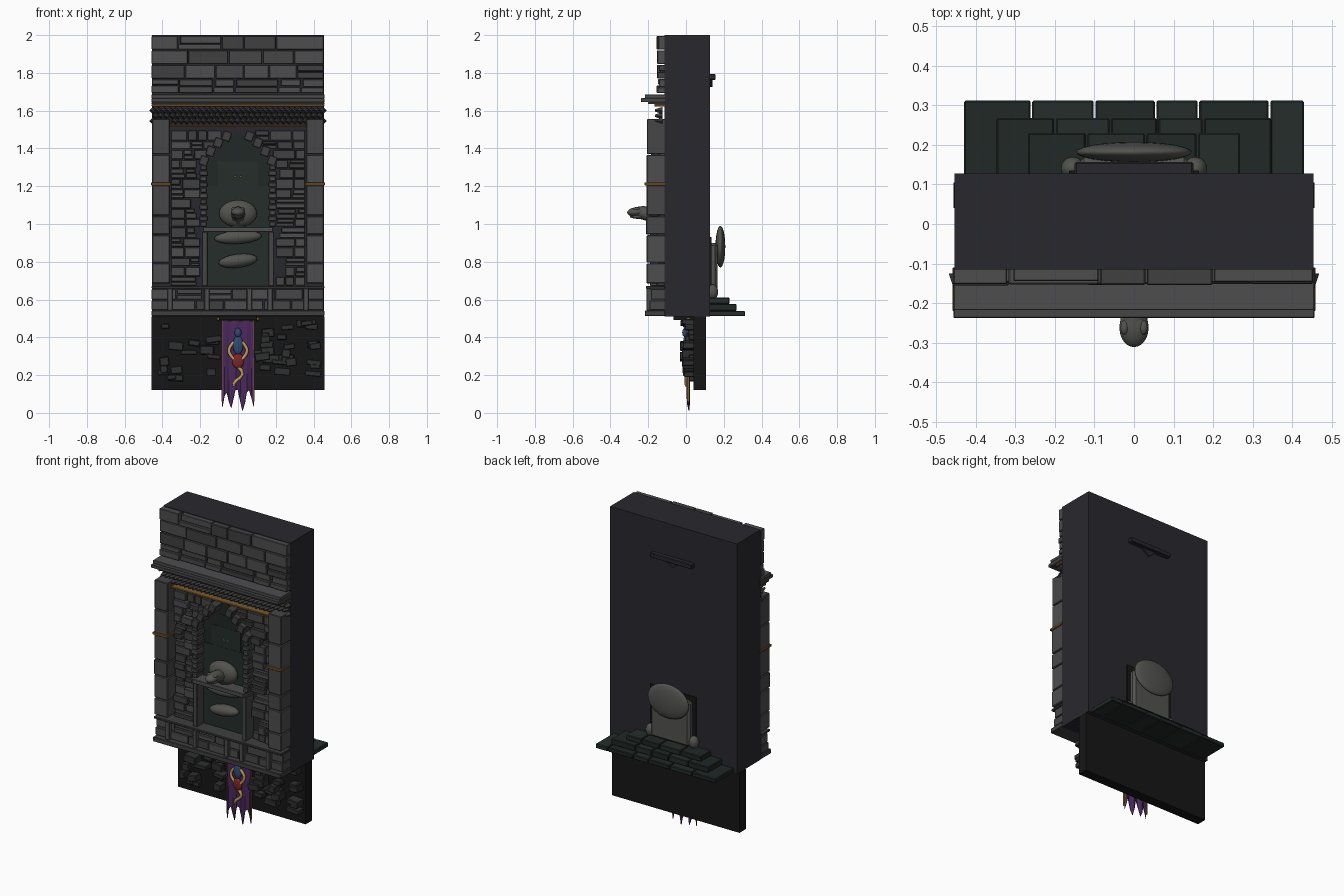
import bpy, bmesh, math, random
from mathutils import Matrix, Vector

if "Cube" in bpy.data.objects:
    bpy.data.objects.remove(bpy.data.objects["Cube"])
random.seed(7)

def mat(name, r, g, b):
    m = bpy.data.materials.new(name)
    m.diffuse_color = (r, g, b, 1)
    m.use_nodes = True
    m.node_tree.nodes["Principled BSDF"].inputs["Base Color"].default_value = m.diffuse_color
    return m
DARK = mat("dark_core", .022, .021, .027)
BLACK = mat("black_rock", .008, .008, .008)
STONE = [mat("stone_a", .062, .062, .064), mat("stone_b", .05, .05, .052), mat("stone_c", .075, .075, .078)]
MOSS = [mat("moss_a", .014, .021, .019), mat("moss_b", .018, .026, .023)]
RUBBLE = [mat("rubble", .028, .029, .029)]
SERPENT = mat("serpent_stone", .085, .087, .078)
GOLD = mat("gold", .2, .1, .025)
PURPLE = mat("purple_cloth", .07, .022, .11)
PALE = mat("pale_gold", .55, .35, .1)
BLUE, RED, GREEN = mat("blue", .03, .07, .16), mat("red", .2, .02, .02), mat("green_eye", .15, .6, .1)

def finish(name, bm, mats, bevel=0, smooth=False):
    me = bpy.data.meshes.new(name)
    bm.to_mesh(me); bm.free()
    ob = bpy.data.objects.new(name, me)
    bpy.context.collection.objects.link(ob)
    for m in mats if isinstance(mats, list) else [mats]:
        me.materials.append(m)
    if bevel:
        b = ob.modifiers.new("bevel", 'BEVEL')
        b.width, b.segments = bevel, 1
    if smooth:
        for p in me.polygons: p.use_smooth = True
    return ob

def add_box(bm, x0, x1, y0, y1, z0, z1, mi=0, ry=0):
    c = Vector(((x0+x1)/2, (y0+y1)/2, (z0+z1)/2))
    M = Matrix.Translation(c) @ Matrix.Rotation(ry, 4, 'Y') @ Matrix.Diagonal((x1-x0, y1-y0, z1-z0, 1))
    vs = bmesh.ops.create_cube(bm, size=1, matrix=M)['verts']
    for f in {f for v in vs for f in v.link_faces}: f.material_index = mi

def boxes(name, mats, items, bevel=.003):
    bm = bmesh.new()
    for it in items: add_box(bm, *it)
    return finish(name, bm, mats, bevel)

def mirror(items):
    return items + [(-b, -a, *r) for a, b, *r in items]

def blob(name, loc, size, m, ry=0, rx=0):
    bm = bmesh.new()
    bmesh.ops.create_uvsphere(bm, u_segments=24, v_segments=14, radius=1, matrix=Matrix.Translation(loc)
        @ Matrix.Rotation(ry, 4, 'Y') @ Matrix.Rotation(rx, 4, 'X') @ Matrix.Diagonal((*size, 1)))
    return finish(name, bm, m, smooth=True)

def tube(name, pts, r, m, taper=None):
    cu = bpy.data.curves.new(name, 'CURVE')
    cu.dimensions, cu.bevel_depth, cu.bevel_resolution = '3D', r, 2
    s = cu.splines.new('POLY'); s.points.add(len(pts)-1)
    for i, p in enumerate(pts):
        s.points[i].co = (*p, 1)
        s.points[i].radius = taper[i] if taper else 1
    cu.use_fill_caps = True
    cu.materials.append(m)
    bpy.context.collection.objects.link(bpy.data.objects.new(name, cu))

def prism(name, outline, y0, y1, m):
    bm = bmesh.new()
    f = bm.faces.new([bm.verts.new((x, y0, z)) for x, z in outline])
    ex = bmesh.ops.extrude_face_region(bm, geom=[f])['geom']
    bmesh.ops.translate(bm, vec=(0, y1-y0, 0), verts=[v for v in ex if isinstance(v, bmesh.types.BMVert)])
    bmesh.ops.recalc_face_normals(bm, faces=bm.faces)
    return finish(name, bm, m)

def course(x0, x1, z0, z1, depth, wmin, wmax, tones=3, jitter=.012, back=-.11):
    """One row of random bricks, some split in two layers."""
    out, x = [], x0
    while x < x1 - .005:
        w = random.uniform(wmin, wmax)
        if x1 - x - w < wmin: w = x1 - x
        d, t, g = depth - random.uniform(0, jitter), random.randrange(tones), .004
        if random.random() < .25:
            zm = z0 + (z1-z0)*random.uniform(.4, .6)
            out.append((x, x+w-g, -d, back, z0, zm-.003, t))
            out.append((x+random.uniform(0, .015), x+w-g, -d+.008, back, zm, z1-.004, t))
        else:
            out.append((x, x+w-g, -d, back, z0, z1-.004, t))
        x += w
    return out

# Core slab and lower wall
boxes("core_slab", DARK, [(-.455, .455, -.115, .128, .51, 2)], 0)
boxes("lower_wall", BLACK, [(-.457, .457, .04, .105, .12, .51)], 0)

# Upper brickwork
items, n = [], 4
for i in range(n):
    h = .306/n
    items += course(-.457, .457, 1.694+i*h, 1.694+(i+1)*h, .157, .1, .24)
boxes("upper_bricks", STONE, items)

# Field bricks beside and over the arch
items, z = [], .675
while z < 1.5:
    h = min(random.uniform(.04, .06), 1.505 - z)
    if h < .02: break
    inner = .2 if z < 1.3 else max(.045, .2 - (z-1.3)*.8)
    for s in (-1, 1):
        gap = random.choice([0, 0, .02, .05])
        row = course(inner+gap, .36, z, z+h, .158, .05, .12, jitter=.025)
        items += [r if s > 0 else (-r[1], -r[0], *r[2:]) for r in row]
    z += h
boxes("field_bricks", STONE, items)

# Jamb stones and pointed arch stones
items = []
for i in range(11):
    z = .985 + i*.03
    w = .012*(i % 2)
    items.append((.165-w/2, .2+w/2, -.185, -.11, z, z+.027, i % 3))
for x, z in [(.18, 1.335), (.145, 1.385), (.105, 1.43), (.06, 1.465)]:
    items.append((x-.023, x+.023, -.185, -.11, z-.026, z+.026, 1, .35))
boxes("arch_stones", STONE, mirror(items), .004)

# Dark niche panels behind the serpent
prism("niche_panel", [(-.17, .67), (.17, .67), (.17, 1.2), (.165, 1.3), (.1, 1.41), (0, 1.49),
                      (-.1, 1.41), (-.165, 1.3), (-.17, 1.2)], -.118, -.11, MOSS[0])
boxes("niche_inner_steps", MOSS, [(-.165, .165, -.123, -.11, .68, 1.2, 1), (-.105, .105, -.122, -.11, 1.2, 1.33, 1),
                                  (-.055, .055, -.121, -.11, 1.33, 1.41, 0)], 0)
for s in (-1, 1):
    blob("niche_eye", (s*.014, -.124, 1.25), (.006, .004, .004), GREEN)

# Corner pilasters with gold bands
items, z = [], .685
for h in (.11, .15, .1, .165, .16, .19):
    items.append((.36, .455, -.207-random.uniform(0, .006), -.11, z, z+h-.004, random.randrange(3)))
    z += h
boxes("pilasters", STONE, mirror(items), .004)
boxes("pilaster_bands", GOLD, mirror([(.355, .46, -.22, -.11, 1.205, 1.22)]), .002)

# Diamond frieze, gold strips and cornice
bm = bmesh.new()
for r in range(3):
    for i in range(31):
        x = -.45 + i*.03 + (.015 if r % 2 else 0)
        if x > .455: continue
        bmesh.ops.create_cone(bm, cap_ends=True, segments=4, radius1=.019, radius2=.006, depth=.04,
            matrix=Matrix.Translation((x, -.145, 1.545+r*.028)) @ Matrix.Rotation(math.pi/2, 4, 'X'))
finish("diamond_frieze", bm, STONE[1])
boxes("gold_strips", GOLD, [(-.36, .36, -.172, -.11, 1.513, 1.524), (-.457, .457, -.168, -.11, 1.622, 1.634)], .002)
boxes("cornice", STONE, [(-.457, .457, -.2, -.11, 1.634, 1.645, 1), (-.457, .457, -.238, -.11, 1.645, 1.666, 0),
                         (-.457, .457, -.218, -.11, 1.666, 1.686, 2)], .002)

# Base course, front lip and posts
items = course(-.457, .457, .545, .6, .2, .08, .17) + course(-.457, .457, .6, .66, .195, .08, .17)
items += [(-.457, .457, -.212, -.11, .658, .672, 1), (-.457, .457, -.218, -.11, .512, .542, 1)]
for x in (-.165, .06, .17, -.36, .36):
    items.append((x-.014, x+.014, -.21, -.11, .543, .66, 2))
boxes("base_course", STONE, items)

# Serpent box: ledge and side posts
boxes("shrine_frame", STONE, [(-.185, .185, -.207, -.11, .957, .985, 2), (-.19, -.16, -.19, -.11, .672, .957, 0),
                              (.16, .19, -.19, -.11, .672, .957, 0)])

# Serpent coils, hood and head
blob("coil_upper", (0, -.135, .93), (.125, .035, .035), SERPENT, -.06)
blob("coil_lower", (0, -.14, .805), (.103, .04, .036), SERPENT, -.12)
blob("serpent_hood", (0, -.15, 1.055), (.1, .045, .072), SERPENT)
tube("serpent_neck", [(0, -.13, 1.0), (0, -.17, 1.045), (0, -.23, 1.06), (0, -.27, 1.06)], .036, SERPENT, [1.2, 1.1, 1, .8])
blob("serpent_head", (0, -.262, 1.065), (.037, .05, .024), SERPENT, 0, .12)
blob("serpent_jaw", (0, -.255, 1.038), (.03, .042, .011), SERPENT, 0, -.05)
for s in (-1, 1):
    blob("serpent_brow", (s*.024, -.262, 1.08), (.01, .018, .009), SERPENT)
    tube("fang", [(s*.015, -.293, 1.055), (s*.015, -.294, 1.03)], .004, SERPENT, [1, .2])

# Rear steps, built of split blocks
items = []
for hw, y1, z0, z1, cuts in [(.432, .313, .512, .54, [-.26, -.1, .055, .163, .343]),
                             (.35, .268, .54, .577, [-.2, -.06, .06, .175]),
                             (.27, .23, .577, .61, [-.12, .03, .16])]:
    xs = [-hw] + cuts + [hw]
    items += [(a+.002, b-.002, .12, y1, z0, z1, i % 2) for i, (a, b) in enumerate(zip(xs, xs[1:]))]
boxes("rear_steps", MOSS, items, .004)

# Rear throne: dark backing, seat block, rounded cap and arm balls
boxes("throne_backing", BLACK, [(-.165, .165, .12, .135, .61, .93)], 0)
boxes("throne_block", SERPENT, [(-.14, .14, .12, .168, .61, .9)], .014)
blob("throne_cap", (0, .182, .88), (.147, .026, .11), SERPENT)
for s in (-1, 1):
    blob("throne_arm", (s*.155, .14, .64), (.03, .03, .04), SERPENT)

# Rear lintel bar with small wedge
boxes("rear_bar", DARK, [(-.15, .15, .12, .157, 1.763, 1.793)], .004)
prism("rear_wedge", [(-.05, 1.763), (0, 1.725), (.05, 1.763)], .12, .14, DARK)

# Loose stones on the lower wall
items = []
for i in range(44):
    x, z = random.choice((-1, 1))*random.uniform(.12, .41), random.uniform(.17, .48)
    w, h = random.uniform(.02, .045), random.uniform(.012, .024)
    items.append((x-w, x+w, random.uniform(-.035, .03), .05, z-h, z+h, 0, random.uniform(-.15, .15)))
boxes("loose_stones", RUBBLE, items, .004)
boxes("wall_top_ledge", BLACK, [(-.1, .1, -.065, .1, .492, .512)], 0)

# Banner with folds and torn hem
bm = bmesh.new()
hem = [.03, .09, .11, .055, .025, .08, .125, .12, .06, .012, .05, .11, .12, .08, .035]
grid = []
for i, b in enumerate(hem):
    x = -.083 + .166*i/(len(hem)-1)
    grid.append([bm.verts.new((x, .012+.007*math.sin(x*110)*(.3+.7*k/8), .495+(b-.495)*k/8)) for k in range(9)])
for a, b in zip(grid, grid[1:]):
    for k in range(8):
        bm.faces.new((a[k], a[k+1], b[k+1], b[k]))
so = finish("banner", bm, PURPLE).modifiers.new("thick", 'SOLIDIFY')
so.thickness, so.offset = .005, 0
boxes("banner_trim", GOLD, mirror([(.081, .087, .005, .018, .06, .495)]), 0)
tube("banner_rod", [(-.11, .012, .497), (.11, .012, .497)], .01, GOLD)

# Banner emblem: figure with ringed arms and curling tail
blob("emblem_torso", (0, -.004, .36), (.028, .012, .05), BLUE)
blob("emblem_head", (0, -.006, .425), (.018, .014, .024), BLUE)
blob("emblem_skirt", (0, -.004, .275), (.032, .013, .04), RED)
for s in (-1, 1):
    tube("emblem_arm", [(s*(.022+.026*math.sin(math.pi*i/8)), -.004, .375-.09*i/8) for i in range(9)], .009, PALE)
tube("emblem_tail", [(0, 0, .245), (.018, 0, .225), (.024, 0, .205), (.01, 0, .185), (-.01, 0, .17),
                     (-.022, 0, .155), (-.02, 0, .14)], .01, PALE, [1, 1, .95, .9, .9, .8, .5])
